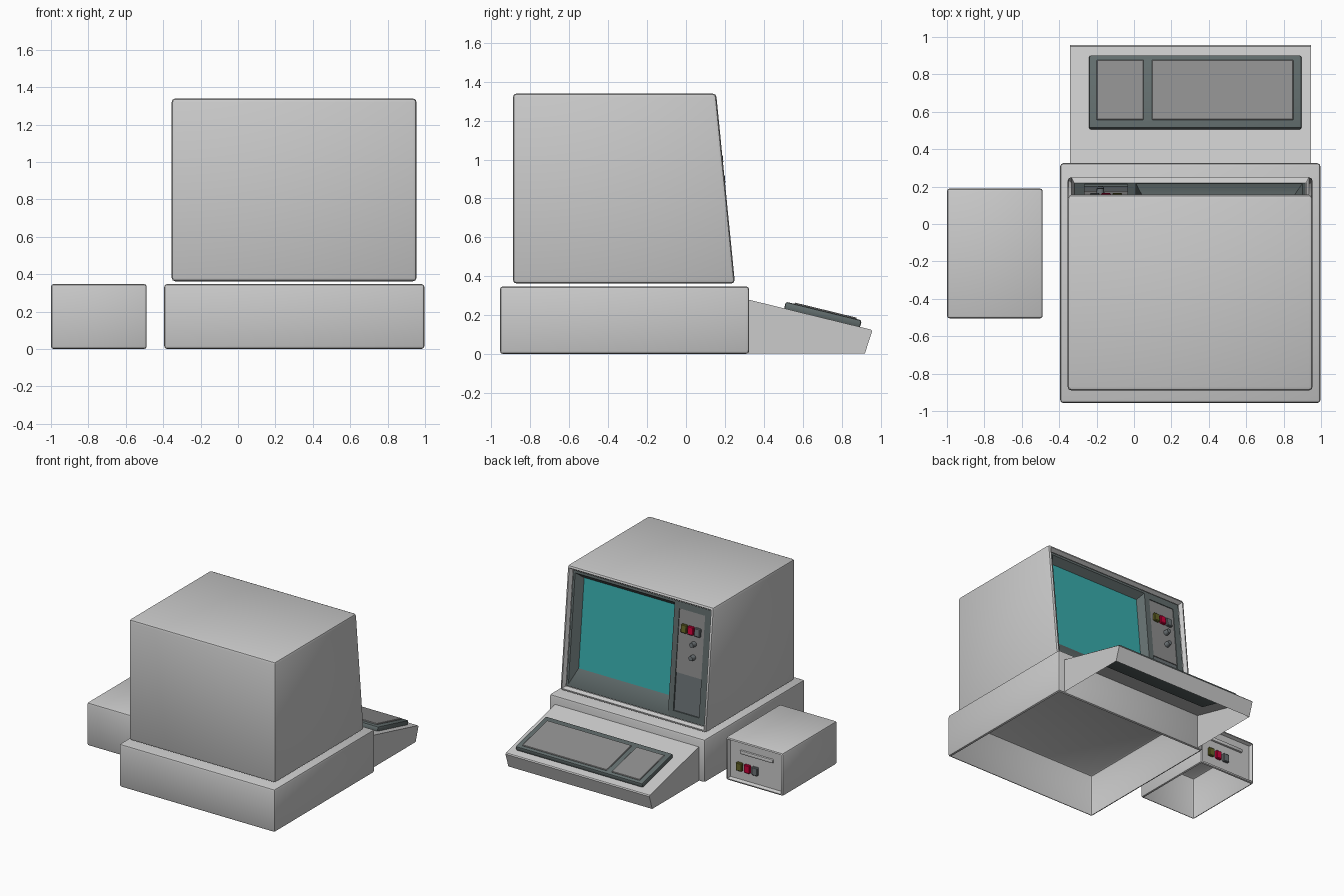
import bpy, bmesh, math
from mathutils import Matrix, Vector

if "Cube" in bpy.data.objects:
    bpy.data.objects.remove(bpy.data.objects["Cube"])


def mat(name, col):
    m = bpy.data.materials.new(name)
    m.diffuse_color = (*col, 1)
    m.use_nodes = True
    m.node_tree.nodes["Principled BSDF"].inputs["Base Color"].default_value = m.diffuse_color
    return m


DARK = mat("dark_trim", (0.12, 0.15, 0.15))
PANEL = mat("panel_grey", (0.27, 0.27, 0.27))
TEAL = mat("screen_teal", (0.04, 0.42, 0.42))
OLIVE = mat("button_olive", (0.13, 0.13, 0.02))
RED = mat("button_red", (0.6, 0.0, 0.04))
SLATE = mat("button_slate", (0.15, 0.17, 0.18))


def finish(bm, name, material=None, frame=None):
    me = bpy.data.meshes.new(name)
    if frame:
        bm.transform(frame)
    bm.to_mesh(me)
    bm.free()
    ob = bpy.data.objects.new(name, me)
    bpy.context.collection.objects.link(ob)
    if material:
        me.materials.append(material)
    bpy.context.view_layer.objects.active = ob
    ob.select_set(True)
    bpy.ops.object.shade_smooth_by_angle(angle=math.radians(35))
    ob.select_set(False)
    return ob


def extrude_profile(pts, x0, x1):
    """Closed (y, z) profile extruded along x."""
    bm = bmesh.new()
    f = bm.faces.new([bm.verts.new((x0, y, z)) for y, z in pts])
    r = bmesh.ops.extrude_face_region(bm, geom=[f])
    vs = [v for v in r["geom"] if isinstance(v, bmesh.types.BMVert)]
    bmesh.ops.translate(bm, verts=vs, vec=(x1 - x0, 0, 0))
    bmesh.ops.recalc_face_normals(bm, faces=bm.faces)
    return bm


def bevel(bm, w, seg=2):
    bmesh.ops.bevel(bm, geom=bm.edges[:], offset=w, segments=seg,
                    profile=0.5, affect='EDGES', clamp_overlap=True)


def main_face(bm, n):
    bm.normal_update()
    return max((f for f in bm.faces if f.normal.dot(Vector(n)) > 0.95),
               key=lambda f: f.calc_area())


def remove_face(bm, f):
    bmesh.ops.delete(bm, geom=[f], context='FACES')


def rect(y0, y1, z0, z1):
    return [(y0, z0), (y1, z0), (y1, z1), (y0, z1)]


def block(name, x, y, z, material=None, frame=None, w=0.0, seg=1):
    bm = extrude_profile(rect(*y, *z), *x)
    if w:
        bevel(bm, w, seg)
    return finish(bm, name, material, frame)


def recess(bm, width, depth):
    f = main_face(bm, (0, 1, 0))
    bmesh.ops.inset_individual(bm, faces=[f], thickness=width, depth=-depth)
    return f


def stepped_panel(name, loops, material, frame):
    """Rectangular rings (x0, x1, z0, z1, y) joined one inside the next."""
    bm = bmesh.new()
    prev = None
    for x0, x1, z0, z1, y in loops:
        ring = [bm.verts.new(c) for c in ((x1, y, z0), (x0, y, z0), (x0, y, z1), (x1, y, z1))]
        if prev:
            for i in range(4):
                j = (i + 1) % 4
                bm.faces.new((prev[i], prev[j], ring[j], ring[i]))
        prev = ring
    return finish(bm, name, material, frame)


def buttons(prefix, xs, z, y, frame=None):
    for i, (x, m) in enumerate(zip(xs, (OLIVE, RED, SLATE))):
        block(f"{prefix}_button_{i + 1}", (x - 0.026, x + 0.026), (y - 0.01, y + 0.02),
              (z - 0.033, z + 0.033), m, frame, 0.005)


# base unit, open underneath
bm = extrude_profile(rect(-0.957, 0.325, 0, 0.348), -0.395, 0.997)
bevel(bm, 0.017)
remove_face(bm, main_face(bm, (0, 0, -1)))
finish(bm, "base_unit")

# monitor case with sloped front and open recess
bm = extrude_profile([(-0.89, 0.362), (0.252, 0.362), (0.155, 1.34), (-0.89, 1.34)], -0.355, 0.955)
bevel(bm, 0.02)
remove_face(bm, recess(bm, 0.022, 0.03))
finish(bm, "monitor_case")

# parts on the monitor front, in the tilted frame of the face
tilt = math.atan2(0.097, 0.978)
face = Matrix.Translation((0, 0.252, 0.362)) @ Matrix.Rotation(tilt, 4, 'X')
stepped_panel("screen_bezel", [
    (-0.01, 0.917, 0.038, 0.945, -0.03), (0.01, 0.9, 0.055, 0.925, -0.03),
    (0.045, 0.855, 0.175, 0.885, -0.085)], DARK, face)
block("screen", (0.045, 0.855), (-0.1, -0.085), (0.175, 0.885), TEAL, face)
stepped_panel("control_bezel", [
    (-0.317, -0.01, 0.038, 0.945, -0.03), (-0.265, -0.035, 0.09, 0.89, -0.03),
    (-0.265, -0.035, 0.09, 0.89, -0.042)], DARK, face)
block("control_panel", (-0.265, -0.035), (-0.06, -0.036), (0.39, 0.89), PANEL, face)
block("lower_panel", (-0.265, -0.035), (-0.06, -0.042), (0.09, 0.39), SLATE, face)
buttons("monitor", (-0.09, -0.15, -0.21), 0.745, -0.036, face)
for i, z in enumerate((0.645, 0.54)):
    bm = bmesh.new()
    bmesh.ops.create_cone(bm, cap_ends=True, segments=16, radius1=0.022, radius2=0.018, depth=0.04,
                          matrix=Matrix.Translation((-0.18, -0.018, z)) @ Matrix.Rotation(-math.pi / 2, 4, 'X'))
    finish(bm, f"monitor_knob_{i + 1}", SLATE, face)

# keyboard wedge, open underneath and against the base
bm = extrude_profile([(0.32, 0.004), (0.92, 0.004), (0.957, 0.118), (0.95, 0.126), (0.32, 0.28)],
                     -0.342, 0.945)
for n in ((0, 0, -1), (0, -1, 0)):
    remove_face(bm, main_face(bm, n))
finish(bm, "keyboard_case")

# key tray and key blocks on the slope
slope = Matrix.Translation((0, 0.32, 0.28)) @ Matrix.Rotation(-math.atan2(0.154, 0.63), 4, 'X')
block("key_tray", (-0.24, 0.895), (0.19, 0.592), (-0.005, 0.035), DARK, slope, 0.01, 2)
for name, x in (("number_keys", (-0.2, 0.052)), ("main_keys", (0.095, 0.852))):
    block(name, x, (0.235, 0.565), (0.02, 0.042), PANEL, slope, 0.004)

# disk drive, open underneath, with recessed front
bm = extrude_profile(rect(-0.505, 0.19, 0, 0.348), -1.0, -0.488)
bevel(bm, 0.015)
recess(bm, 0.015, 0.025)
remove_face(bm, main_face(bm, (0, 0, -1)))
finish(bm, "disk_drive_case")
block("disk_slot", (-0.9, -0.605), (0.15, 0.18), (0.235, 0.265), None, None, 0.008, 2)
buttons("drive", (-0.6, -0.67, -0.74), 0.13, 0.165)
